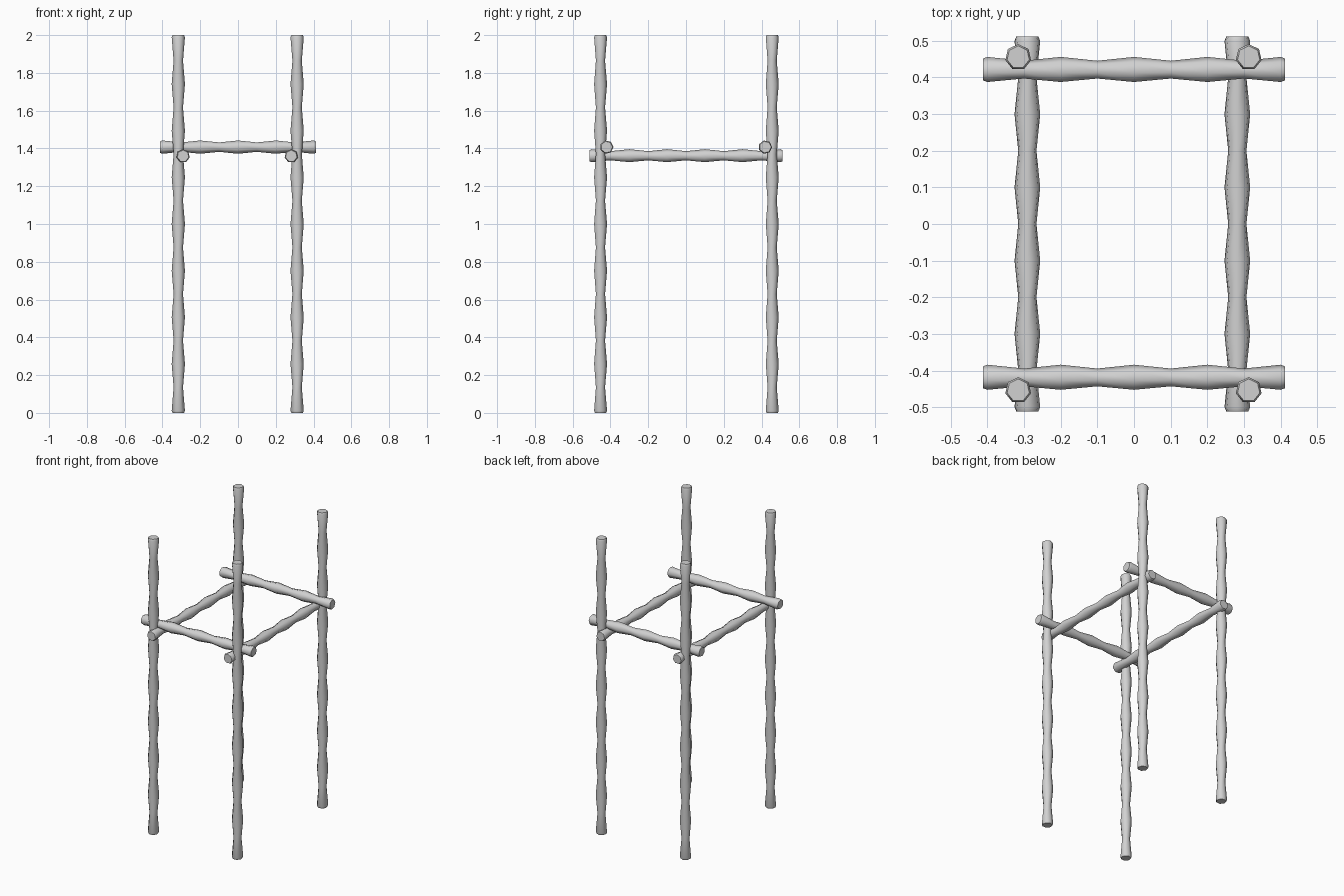
import bpy
import bmesh
from math import cos, sin, pi, radians

cube = bpy.data.objects.get("Cube")
if cube:
    bpy.data.objects.remove(cube, do_unlink=True)

# One plain grey for every pole
GREY = (0.64, 0.64, 0.64, 1.0)
grey = bpy.data.materials.new("plain_grey")
grey.use_nodes = True
grey.diffuse_color = GREY
grey.node_tree.nodes["Principled BSDF"].inputs["Base Color"].default_value = GREY

SIDES = 7
BULGE, WAIST, TIP = 0.036, 0.0255, 0.031
CHAMFER = 0.012


def make_pole(name, length, segments, location, rotation=(0, 0, 0)):
    """Seven-sided pole whose rings alternate between bulges and waists."""
    half = length / 2
    step = (length - 2 * CHAMFER) / segments
    profile = [(-half, TIP)]
    for i in range(segments + 1):
        radius = WAIST if i % 2 else BULGE
        profile.append((-half + CHAMFER + i * step, radius))
    profile.append((half, TIP))

    bm = bmesh.new()
    rings = []
    for z, r in profile:
        angles = [pi / 2 + 2 * pi * k / SIDES for k in range(SIDES)]
        rings.append([bm.verts.new((r * cos(a), r * sin(a), z)) for a in angles])
    for low, high in zip(rings, rings[1:]):
        for k in range(SIDES):
            n = (k + 1) % SIDES
            bm.faces.new((low[k], low[n], high[n], high[k]))
    bm.faces.new(rings[0][::-1])
    bm.faces.new(rings[-1])

    mesh = bpy.data.meshes.new(name)
    bm.to_mesh(mesh)
    bm.free()
    mesh.materials.append(grey)
    pole = bpy.data.objects.new(name, mesh)
    pole.location = location
    pole.rotation_euler = rotation
    bpy.context.collection.objects.link(pole)

    # Rounded sides, crisp end caps
    bpy.ops.object.select_all(action='DESELECT')
    pole.select_set(True)
    bpy.context.view_layer.objects.active = pole
    bpy.ops.object.shade_smooth_by_angle(angle=radians(60))


# Four upright posts
for side, x in (("right", -0.316), ("left", 0.313)):
    for end, y in (("front", -0.454), ("back", 0.455)):
        make_pole(f"{end}_{side}_post", 2.0, 16, (x, y, 1.0))

# Cross rails, inside the posts at front and back
for end, y in (("front", -0.42), ("back", 0.42)):
    make_pole(f"{end}_cross_rail", 0.825, 8, (0, y, 1.407), (0, pi / 2, 0))

# Long side rails, just below the cross rails
for side, x in (("right", -0.291), ("left", 0.282)):
    make_pole(f"{side}_side_rail", 1.023, 10, (x, 0, 1.36), (pi / 2, 0, 0))
